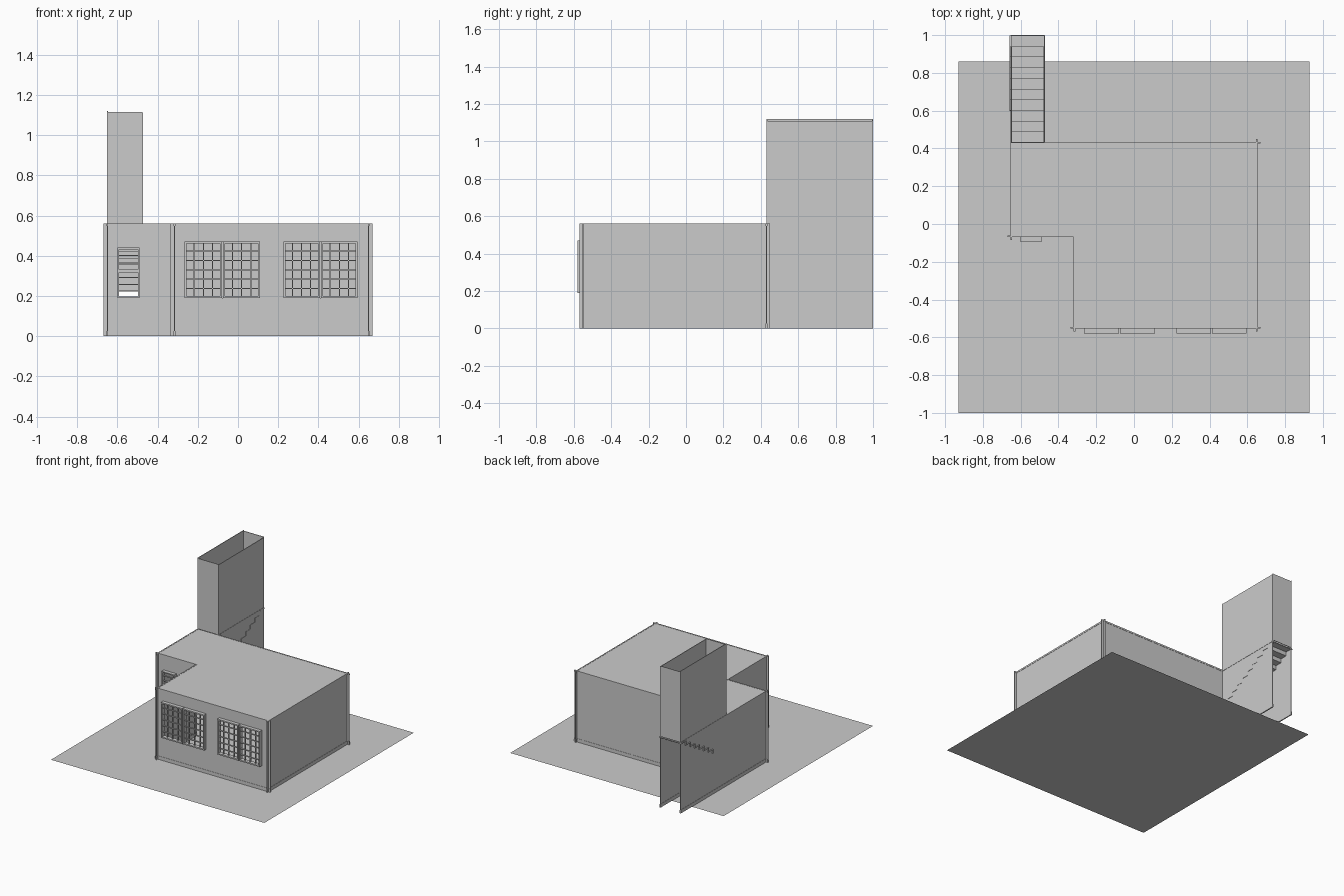
import bpy, bmesh
from mathutils import Vector

if "Cube" in bpy.data.objects:
    bpy.data.objects.remove(bpy.data.objects["Cube"])

H = 0.56      # wall height
T = 0.005     # sheet thickness


def finish(name, bm, thickness=0):
    bmesh.ops.remove_doubles(bm, verts=bm.verts, dist=1e-5)
    me = bpy.data.meshes.new(name)
    bm.to_mesh(me)
    bm.free()
    ob = bpy.data.objects.new(name, me)
    bpy.context.collection.objects.link(ob)
    if thickness:
        mod = ob.modifiers.new("thickness", 'SOLIDIFY')
        mod.thickness = thickness
        mod.offset = 0
    return ob


def add_box(bm, x0, x1, y0, y1, z0, z1):
    r = bmesh.ops.create_cube(bm, size=1)
    for v in r['verts']:
        v.co = Vector(((x0 + x1) / 2 + v.co.x * (x1 - x0),
                       (y0 + y1) / 2 + v.co.y * (y1 - y0),
                       (z0 + z1) / 2 + v.co.z * (z1 - z0)))


def flat(name, outline, z, thickness=0):
    bm = bmesh.new()
    bm.faces.new([bm.verts.new((x, y, z)) for x, y in outline])
    return finish(name, bm, thickness)


def wall(name, axis, at, a0, a1, z0=0.0, z1=H, holes=(), bands=True):
    """Thin wall running along an axis, with rectangular openings and edge bands."""
    bm = bmesh.new()
    us = sorted({a0, a1, *[h[0] for h in holes], *[h[1] for h in holes]})
    zs = sorted({z0, z1, *[h[2] for h in holes], *[h[3] for h in holes]})
    place = (lambda u, z: (u, at, z)) if axis == 'x' else (lambda u, z: (at, u, z))
    for ua, ub in zip(us, us[1:]):
        for za, zb in zip(zs, zs[1:]):
            u, z = (ua + ub) / 2, (za + zb) / 2
            if any(h[0] < u < h[1] and h[2] < z < h[3] for h in holes):
                continue
            bm.faces.new([bm.verts.new(place(*p))
                          for p in ((ua, za), (ub, za), (ub, zb), (ua, zb))])
    finish(name, bm, T)
    if bands:
        bm = bmesh.new()
        d = T / 2 + 0.002
        for lo, hi in ((0, 0.027), (0.547, H)):
            if axis == 'x':
                add_box(bm, a0, a1, at - d, at + d, lo, hi)
            else:
                add_box(bm, at - d, at + d, a0, a1, lo, hi)
        finish(name + "_bands", bm)


def sash(bm, x0, x1, z0, z1, y0, y1, cols, rows, frame=0.01, bar=0.005):
    """Rectangular frame with a grid of glazing bars."""
    for a, b in ((x0, x0 + frame), (x1 - frame, x1)):
        add_box(bm, a, b, y0, y1, z0, z1)
    for a, b in ((z0, z0 + frame), (z1 - frame, z1)):
        add_box(bm, x0 + frame, x1 - frame, y0, y1, a, b)
    ym, h = (y0 + y1) / 2, bar / 2
    for i in range(1, cols):
        x = x0 + (x1 - x0) * i / cols
        add_box(bm, x - h, x + h, ym - 0.006, ym + 0.006, z0 + frame, z1 - frame)
    for i in range(1, rows):
        z = z0 + (z1 - z0) * i / rows
        add_box(bm, x0 + frame, x1 - frame, ym - 0.006, ym + 0.006, z - h, z + h)


# Ground sheet and L-shaped roof
flat("ground", [(-0.93, -1), (0.93, -1), (0.93, 0.86), (-0.93, 0.86)], 0)
flat("roof", [(-0.65, -0.065), (-0.315, -0.065), (-0.315, -0.55),
              (0.65, -0.55), (0.65, 0.43), (-0.65, 0.43)], 0.556, T)

# House walls, overlapping slightly at the corners
big = [(-0.265, 0.11, 0.19, 0.47), (0.225, 0.595, 0.19, 0.47)]
small = (-0.6, -0.49, 0.19, 0.44)
wall("front_wall", 'x', -0.55, -0.335, 0.67, holes=big)
wall("porch_wall", 'x', -0.065, -0.67, -0.315, holes=[small])
wall("porch_side_wall", 'y', -0.315, -0.57, -0.065)
wall("right_wall", 'y', 0.65, -0.57, 0.45)
wall("back_wall", 'x', 0.43, -0.475, 0.67)
wall("left_wall", 'y', -0.65, -0.085, 1.0)
wall("stair_wall", 'y', -0.475, 0.43, 1.0)

# Stair tower above the roof, open at the top
wall("tower_left", 'y', -0.65, 0.43, 1.0, H, 1.12, bands=False)
wall("tower_right", 'y', -0.475, 0.43, 1.0, H, 1.11, bands=False)
wall("tower_front", 'x', 0.432, -0.65, -0.475, H, 1.115, bands=False)
wall("tower_back", 'x', 0.998, -0.65, -0.475, H, 1.115, bands=False)

# Two grid windows of two sashes each
for n, (x0, x1, z0, z1) in enumerate(big):
    bm = bmesh.new()
    mid = (x0 + x1) / 2
    sash(bm, x0, mid - 0.003, z0, z1, -0.58, -0.548, 4, 6)
    sash(bm, mid + 0.003, x1, z0, z1, -0.58, -0.548, 4, 6)
    finish(f"grid_window_{n + 1}", bm)

# Louvred window beside the porch
bm = bmesh.new()
sash(bm, -0.6, -0.49, 0.19, 0.325, -0.095, -0.063, 1, 4, 0.008)
sash(bm, -0.6, -0.49, 0.325, 0.44, -0.095, -0.063, 1, 3, 0.008)
finish("louvre_window", bm)

# Stairs: folded sheet stepping up towards the back
bm = bmesh.new()
steps, y0, z0, dy, dz = 10, 0.433, 0.225, 0.0565, 0.0325
path = [(y0, z0)]
for i in range(steps):
    path += [(y0 + i * dy, z0 + (i + 1) * dz), (y0 + (i + 1) * dy, z0 + (i + 1) * dz)]
for i, (p, q) in enumerate(zip(path, path[1:])):
    left = -0.66 if p[0] > 0.6 else -0.65
    bm.faces.new([bm.verts.new(c) for c in ((left, *p), (-0.47, *p), (-0.47, *q), (left, *q))])
finish("stairs", bm, 0.006)
